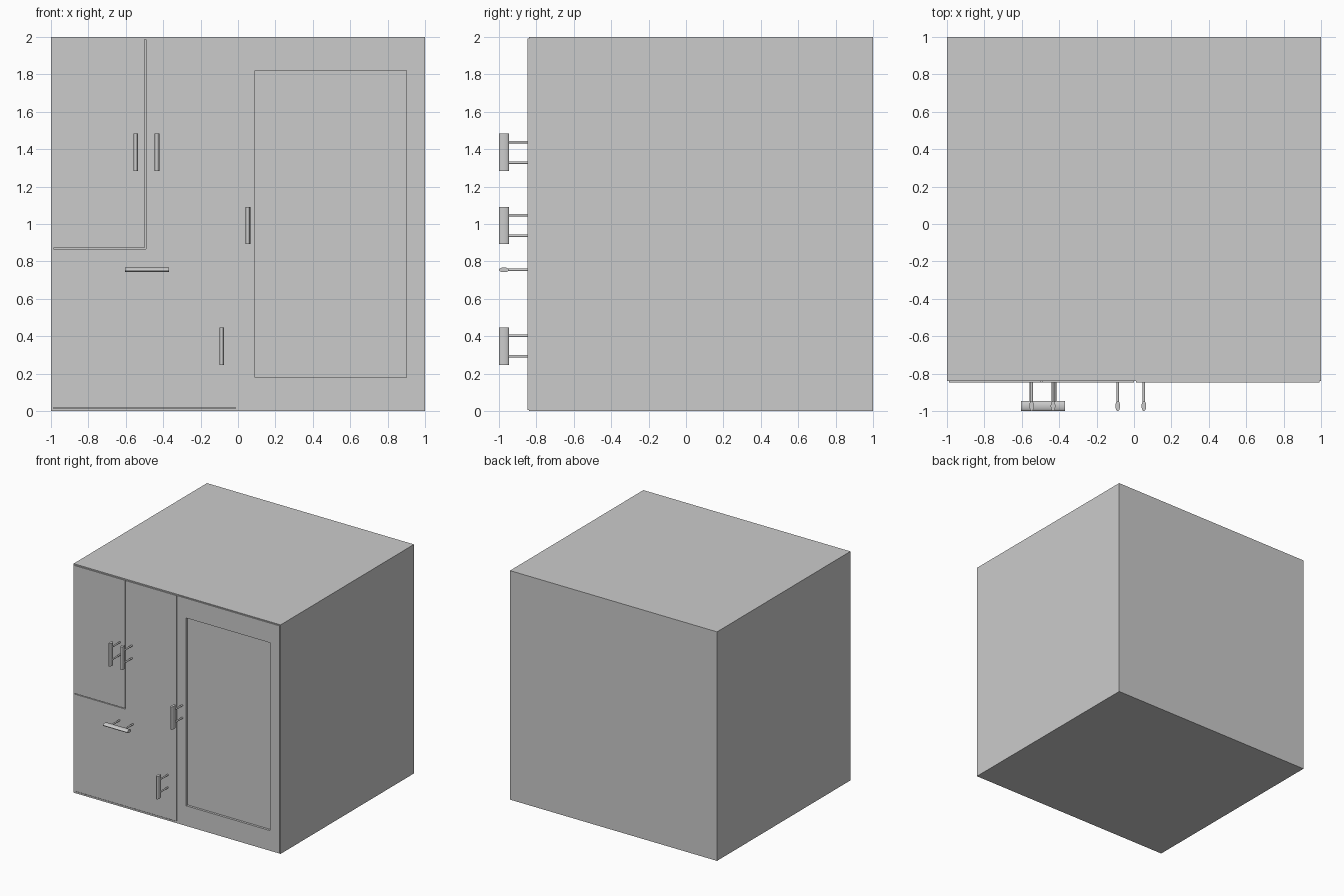
import bpy, bmesh, math
from mathutils import Matrix, Vector

if "Cube" in bpy.data.objects:
    bpy.data.objects.remove(bpy.data.objects["Cube"])

CARCASS_FRONT, FRONT, BACK = -0.84, -0.847, 1.0


def finish(bm, name):
    bmesh.ops.recalc_face_normals(bm, faces=bm.faces)
    me = bpy.data.meshes.new(name)
    bm.to_mesh(me)
    bm.free()
    ob = bpy.data.objects.new(name, me)
    bpy.context.collection.objects.link(ob)
    return ob


def box_bm(x0, x1, y0, y1, z0, z1):
    bm = bmesh.new()
    m = Matrix.Translation(((x0 + x1) / 2, (y0 + y1) / 2, (z0 + z1) / 2)) @ \
        Matrix.Diagonal((x1 - x0, y1 - y0, z1 - z0, 1))
    bmesh.ops.create_cube(bm, size=1, matrix=m)
    return bm


def hollow_front(bm, border, depth):
    """Inset the front face and push it back."""
    face = min(bm.faces, key=lambda f: f.calc_center_median().y)
    bmesh.ops.inset_region(bm, faces=[face], thickness=border)
    ext = bmesh.ops.extrude_discrete_faces(bm, faces=[face])["faces"]
    bmesh.ops.translate(bm, verts=ext[0].verts, vec=(0, depth, 0))


def carcass(name, x0, x1):
    bm = box_bm(x0, x1, CARCASS_FRONT, BACK, 0, 2)
    hollow_front(bm, 0.02, 1.8)
    return finish(bm, name)


def panel(name, x0, x1, z0, z1):
    return finish(box_bm(x0, x1, FRONT, -0.825, z0, z1), name)


def handle(name, x, z, length, horizontal=False):
    """Oval bar on two round posts."""
    bm = bmesh.new()
    bmesh.ops.create_cone(bm, cap_ends=True, segments=24, radius1=1, radius2=1, depth=length,
                          matrix=Matrix.Translation((0, -0.973, 0)) @ Matrix.Diagonal((0.0125, 0.027, 1, 1)))
    for s in (-1, 1):
        m = Matrix.Translation((0, -0.895, s * length * 0.275)) @ Matrix.Rotation(math.pi / 2, 4, 'X')
        bmesh.ops.create_cone(bm, cap_ends=True, segments=16, radius1=0.007, radius2=0.007,
                              depth=0.11, matrix=m)
    if horizontal:
        bmesh.ops.rotate(bm, verts=bm.verts, cent=(0, 0, 0), matrix=Matrix.Rotation(math.pi / 2, 3, 'Y'))
    bmesh.ops.translate(bm, verts=bm.verts, vec=Vector((x, 0, z)))
    ob = finish(bm, name)
    bpy.ops.object.select_all(action='DESELECT')
    ob.select_set(True)
    bpy.context.view_layer.objects.active = ob
    bpy.ops.object.shade_smooth_by_angle(angle=math.radians(40))


# two side-by-side cabinet bodies
carcass("left_carcass", -1, 0)
carcass("right_carcass", 0, 1)

# left side fronts
panel("upper_left_door", -0.99, -0.499, 0.873, 1.99)
panel("upper_middle_door", -0.492, 0.0, 0.867, 1.99)
panel("drawer_front", -0.99, 0.0, 0.64, 0.867)
panel("lower_door", -0.99, 0.0, 0.02, 0.64)

# tall right door: frame with recessed panel
bm = box_bm(0.01, 0.992, FRONT, -0.805, 0.005, 1.992)
front = min(bm.faces, key=lambda f: f.calc_center_median().y)
bmesh.ops.inset_region(bm, faces=[front], thickness=0.09)
ring = [v for v in front.verts]
for v in ring:
    v.co.x = 0.092 if v.co.x < 0.5 else 0.9
    v.co.z = 0.18 if v.co.z < 1 else 1.82
ext = bmesh.ops.extrude_discrete_faces(bm, faces=[front])["faces"]
bmesh.ops.translate(bm, verts=ext[0].verts, vec=(0, 0.02, 0))
finish(bm, "tall_right_door")

# handles
handle("upper_left_handle", -0.547, 1.383, 0.2)
handle("upper_middle_handle", -0.433, 1.383, 0.2)
handle("tall_door_handle", 0.053, 0.992, 0.2)
handle("lower_door_handle", -0.087, 0.347, 0.2)
handle("drawer_handle", -0.487, 0.755, 0.235, horizontal=True)
